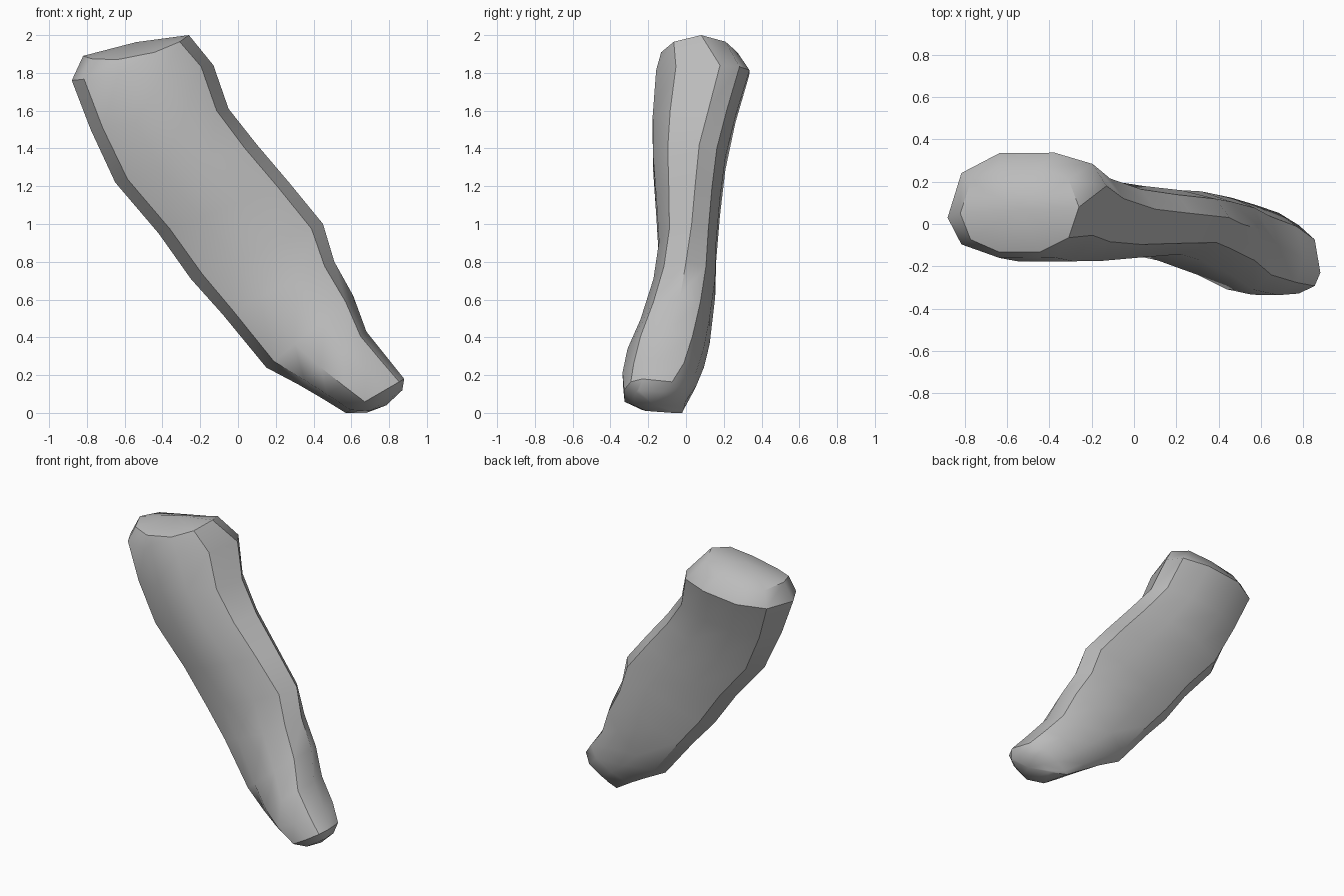
import bpy, bmesh, math
from mathutils import Vector

old = bpy.data.objects.get("Cube")
if old:
    bpy.data.objects.remove(old, do_unlink=True)

# One plain grey stone colour
mat = bpy.data.materials.new("stone_grey")
mat.use_nodes = True
GREY = (0.5, 0.5, 0.5, 1)
mat.diffuse_color = GREY
mat.node_tree.nodes["Principled BSDF"].inputs["Base Color"].default_value = GREY

# Slanted cross-sections from top to tip:
# lower edge (x, z), upper edge (x, z), y of both edges, front y, back y, sag
SECTIONS = [
    ((-.82, 1.89), (-.26, 2.0), .05, .08, -.14, .28, .06),
    ((-.88, 1.76), (-.13, 1.84), .03, .18, -.17, .345, 0),
    ((-.78, 1.50), (-.05, 1.61), .02, .12, -.187, .27, 0),
    ((-.65, 1.22), (.10, 1.42), .03, .07, -.183, .215, 0),
    ((-.42, .95), (.27, 1.22), .03, .05, -.165, .185, 0),
    ((-.25, .71), (.45, 1.0), .03, .03, -.15, .165, 0),
    ((-.08, .52), (.51, .80), .03, 0, -.18, .16, 0),
    ((.15, .24), (.61, .62), .02, -.03, -.25, .13, 0),
    ((.32, .15), (.68, .43), .01, -.10, -.32, .10, 0),
    ((.44, .08), (.80, .28), -.01, -.16, -.345, .06, 0),
    ((.57, .0), (.88, .18), -.02, -.23, -.335, 0, 0),
    ((.68, .0), (.87, .12), -.07, -.25, -.28, -.07, 0),
]
SIDES = 10


def soften(value, power):
    return math.copysign(abs(value) ** power, value)


def ring(bm, low, high, y_low, y_high, y_front, y_back, sag):
    """Rounded cross-section between the two edges, sagging front and back."""
    verts = []
    for i in range(SIDES):
        a = math.tau * i / SIDES
        u = 0.5 - 0.5 * soften(math.cos(a), 0.9)
        s = soften(math.sin(a), 0.8)
        spine = y_low + (y_high - y_low) * u
        limit = y_back if s > 0 else y_front
        y = spine + (limit - spine) * abs(s)
        z = low[1] + (high[1] - low[1]) * u - sag * s * s
        verts.append(bm.verts.new((low[0] + (high[0] - low[0]) * u, y, z)))
    return verts


def cap(bm, loop, bulge):
    centre = sum((v.co for v in loop), Vector()) / len(loop)
    tip = bm.verts.new(centre + Vector(bulge))
    for i, v in enumerate(loop):
        bm.faces.new((v, loop[(i + 1) % SIDES], tip))


# Loft the body and close both ends
bm = bmesh.new()
rings = [ring(bm, *s) for s in SECTIONS]
for r, q in zip(rings, rings[1:]):
    for i in range(SIDES):
        j = (i + 1) % SIDES
        bm.faces.new((r[i], r[j], q[j], q[i]))
cap(bm, rings[0], (0, 0, .05))
cap(bm, rings[-1], (.01, 0, -.02))
bmesh.ops.recalc_face_normals(bm, faces=bm.faces)

mesh = bpy.data.meshes.new("slanted_stone")
bm.to_mesh(mesh)
bm.free()
mesh.materials.append(mat)
stone = bpy.data.objects.new("slanted_stone", mesh)
bpy.context.collection.objects.link(stone)
bpy.context.view_layer.objects.active = stone
stone.select_set(True)
bpy.ops.object.shade_smooth_by_angle(angle=math.radians(40))
